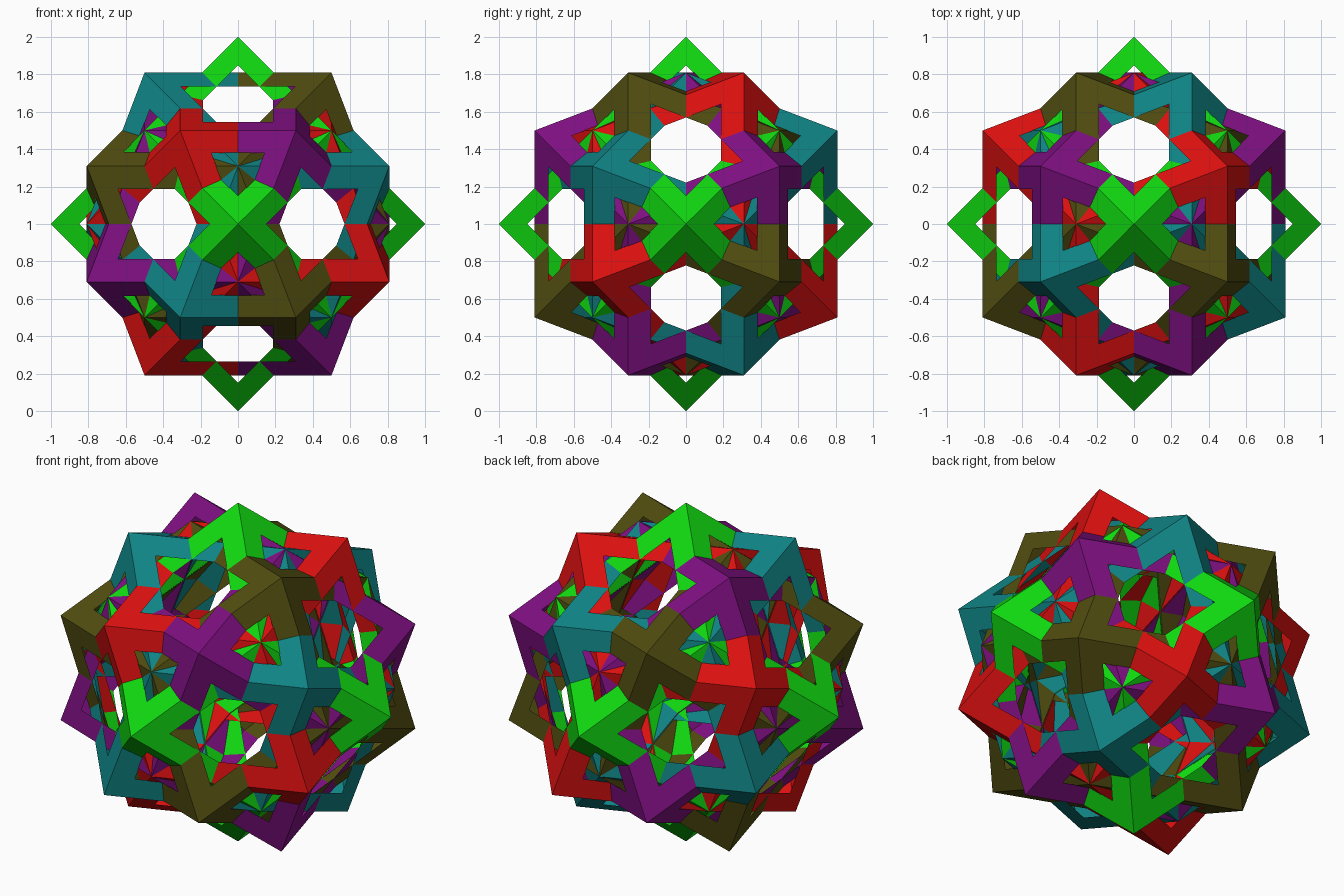
import bpy
import bmesh
from itertools import product
from mathutils import Vector

cube = bpy.data.objects.get("Cube")
if cube:
    bpy.data.objects.remove(cube, do_unlink=True)

# Golden-ratio coordinates shared by the thirty outer tips
P = (1 + 5 ** 0.5) / 4      # 0.809
Q = P - 0.5                 # 0.309
H = 0.5
HOLE = 0.70                 # size of each rhombic opening relative to its face
CENTRE = Vector((0, 0, 1))

# Each frame: colour (linear) and its three perpendicular tip directions
FRAMES = {
    "green": ((0.005, 0.68, 0.005), ((1, 0, 0), (0, 1, 0), (0, 0, 1))),
    "teal": ((0.005, 0.225, 0.23), ((-H, -Q, P), (P, -H, Q), (-Q, -P, -H))),
    "olive": ((0.08, 0.073, 0.005), ((H, -Q, P), (-P, -H, Q), (Q, -P, -H))),
    "red": ((0.70, 0.005, 0.005), ((-Q, -P, H), (P, -H, -Q), (-H, -Q, -P))),
    "purple": ((0.21, 0.005, 0.22), ((Q, -P, H), (-P, -H, -Q), (H, -Q, -P))),
}


def make_material(name, rgb):
    mat = bpy.data.materials.new(name)
    mat.use_nodes = True
    mat.diffuse_color = (*rgb, 1)
    bsdf = next(n for n in mat.node_tree.nodes if n.type == "BSDF_PRINCIPLED")
    bsdf.inputs["Base Color"].default_value = (*rgb, 1)
    return mat


def add_rhombus(bm, a, b, c):
    """Open rhombus between tips a and b; c points along its short diagonal."""
    outer = [a, (a + b + c) / 2, b, (a + b - c) / 2]
    mid = (a + b) / 2
    inner = [mid + (p - mid) * HOLE for p in outer]
    for i in range(4):
        j = (i + 1) % 4
        quad = [outer[i], outer[j], inner[j], inner[i]]
        if (quad[1] - quad[0]).cross(quad[2] - quad[0]).dot(mid) < 0:
            quad.reverse()
        bm.faces.new([bm.verts.new(p + CENTRE) for p in quad])


# Five interlocking rhombic dodecahedra with open faces
for colour, (rgb, tips) in FRAMES.items():
    axes = [Vector(t) for t in tips]
    bm = bmesh.new()
    for k in range(3):
        a, b, c = (axes[(k + n) % 3] for n in range(3))
        for s, t in product((1, -1), repeat=2):
            add_rhombus(bm, a * s, b * t, c)
    bmesh.ops.remove_doubles(bm, verts=bm.verts, dist=1e-4)
    mesh = bpy.data.meshes.new(colour + "_open_dodecahedron")
    bm.to_mesh(mesh)
    bm.free()
    mesh.materials.append(make_material(colour, rgb))
    obj = bpy.data.objects.new(mesh.name, mesh)
    bpy.context.collection.objects.link(obj)
